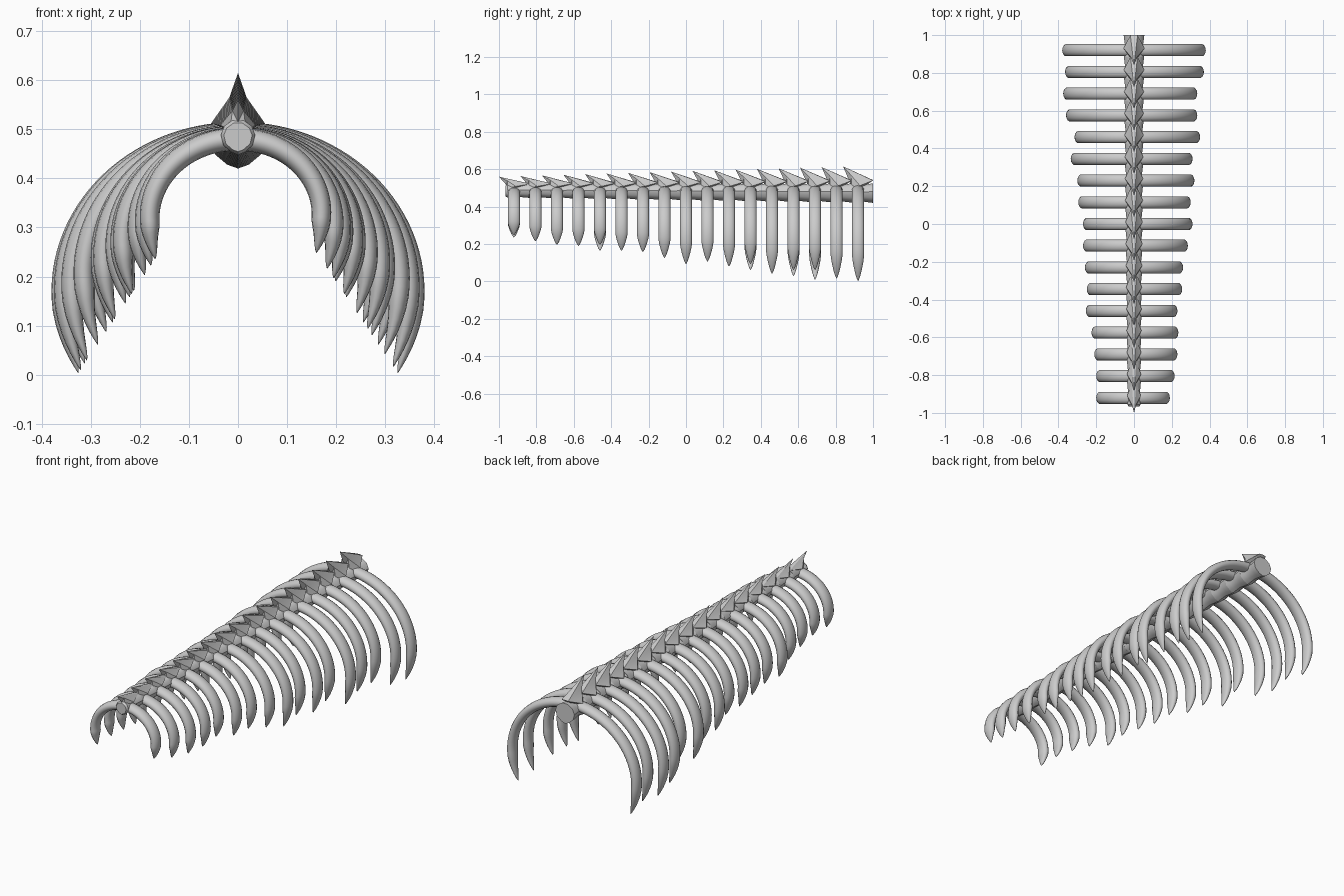
import bpy, bmesh
from math import sin, cos, pi, radians
from mathutils import Vector

if "Cube" in bpy.data.objects:
    bpy.data.objects.remove(bpy.data.objects["Cube"])

# outermost x reach of each rib, front to back
LEFT = [.20, .20, .21, .225, .255, .25, .26, .27, .27, .295, .30, .335, .315, .36, .375, .365, .38]
RIGHT = [.19, .215, .23, .235, .23, .255, .26, .285, .31, .30, .32, .31, .35, .335, .335, .37, .38]
N = len(LEFT)


def finish(bm, name, angle):
    bmesh.ops.recalc_face_normals(bm, faces=bm.faces)
    me = bpy.data.meshes.new(name)
    bm.to_mesh(me)
    bm.free()
    ob = bpy.data.objects.new(name, me)
    bpy.context.collection.objects.link(ob)
    bpy.ops.object.select_all(action='DESELECT')
    ob.select_set(True)
    bpy.context.view_layer.objects.active = ob
    bpy.ops.object.shade_smooth_by_angle(angle=radians(angle))
    return ob


def loft(bm, rings):
    loops = [[bm.verts.new(p) for p in r] for r in rings]
    for a, b in zip(loops, loops[1:]):
        n = len(a)
        for k in range(n):
            bm.faces.new((a[k], a[(k + 1) % n], b[(k + 1) % n], b[k]))
    bm.faces.new(loops[0])
    bm.faces.new(loops[-1])


def rib(name, side, reach, y):
    # curved rib: its outer edge follows an ellipse, ending in a claw point
    s = reach / .38
    zc, b = .49 - .32 * s, .345 * s
    rings, steps = [], 36
    for i in range(steps + 1):
        t = i / steps
        if t > .8:  # closer rings towards the tip
            t = .8 + .2 * (1 - max(0.0, 1 - (t - .8) / .2) ** 1.5)
        ang = radians(90 - 119.5 * t)
        u = min(1.0, max(0.0, (t - .82) / .18))
        taper = max(.03, (1 - u) ** .65)
        r = (.022 + .003 * s) * (1 - .2 * t) * taper
        w = .0325 * taper
        nrm = Vector((cos(ang) / reach, 0, sin(ang) / b)).normalized()
        p = Vector((reach * cos(ang), y, zc + b * sin(ang))) - nrm * (r + .006 * u)
        ring = []
        for k in range(14):
            q = 2 * pi * k / 14
            v = p + nrm * r * cos(q) + Vector((0, w * sin(q), 0))
            ring.append((side * v.x, v.y, v.z))
        rings.append(ring)
    bm = bmesh.new()
    loft(bm, rings)
    finish(bm, name, 50)


def vertebra(i, y):
    f = i / (N - 1)
    w = .036 + .019 * f
    low, high, tip = .447 - .027 * f, .52 + .004 * f, .56 + .055 * f
    # waisted body with flared ends
    bm = bmesh.new()
    rings = []
    for dy, k in ((-.045, .8), (-.035, .97), (-.01, .9), (.02, .84), (.05, .93), (.08, 1)):
        zm, h = (low + high) / 2, (high - low) / 2
        outline = ((.3, 1), (.8, .65), (1, .15), (.85, -.45), (.4, -.85), (0, -1))
        pts = [(x * w * k, y + dy, zm + z * h * k) for x, z in outline]
        pts += [(-p[0], p[1], p[2]) for p in reversed(pts[:-1])]
        rings.append(pts)
    loft(bm, rings)
    finish(bm, "vertebra_body", 35)
    # swept spike with a concave leading edge
    bm = bmesh.new()
    half = [(.35 * w, y + .08, high + .016 * f), (w, y + .01, high - .012),
            (.45 * w, y - .035, high - .02), (.32 * w, y - .035, high + (tip - high) * .45)]
    R = [bm.verts.new(p) for p in half]
    L = [bm.verts.new((-p[0], p[1], p[2])) for p in half]
    back = bm.verts.new((0, y + .08, high + .004 + .014 * f))
    point = bm.verts.new((0, y - .08, tip))
    front = bm.verts.new((0, y - .04, high - .005))
    base = bm.verts.new((0, y, high - .04))
    for S in (R, L):
        for face in ((back, S[0], point), (S[0], S[1], S[3]), (S[0], S[3], point),
                     (S[1], S[2], S[3]), (S[3], S[2], front), (S[3], front, point),
                     (S[2], base, front), (S[1], base, S[2]), (S[0], base, S[1]),
                     (back, base, S[0])):
            bm.faces.new(face)
    finish(bm, "vertebra_spike", 30)


for i in range(N):
    y = -.92 + .115 * i
    vertebra(i, y)
    rib("left_rib", -1, LEFT[i], y)
    rib("right_rib", 1, RIGHT[i], y)
